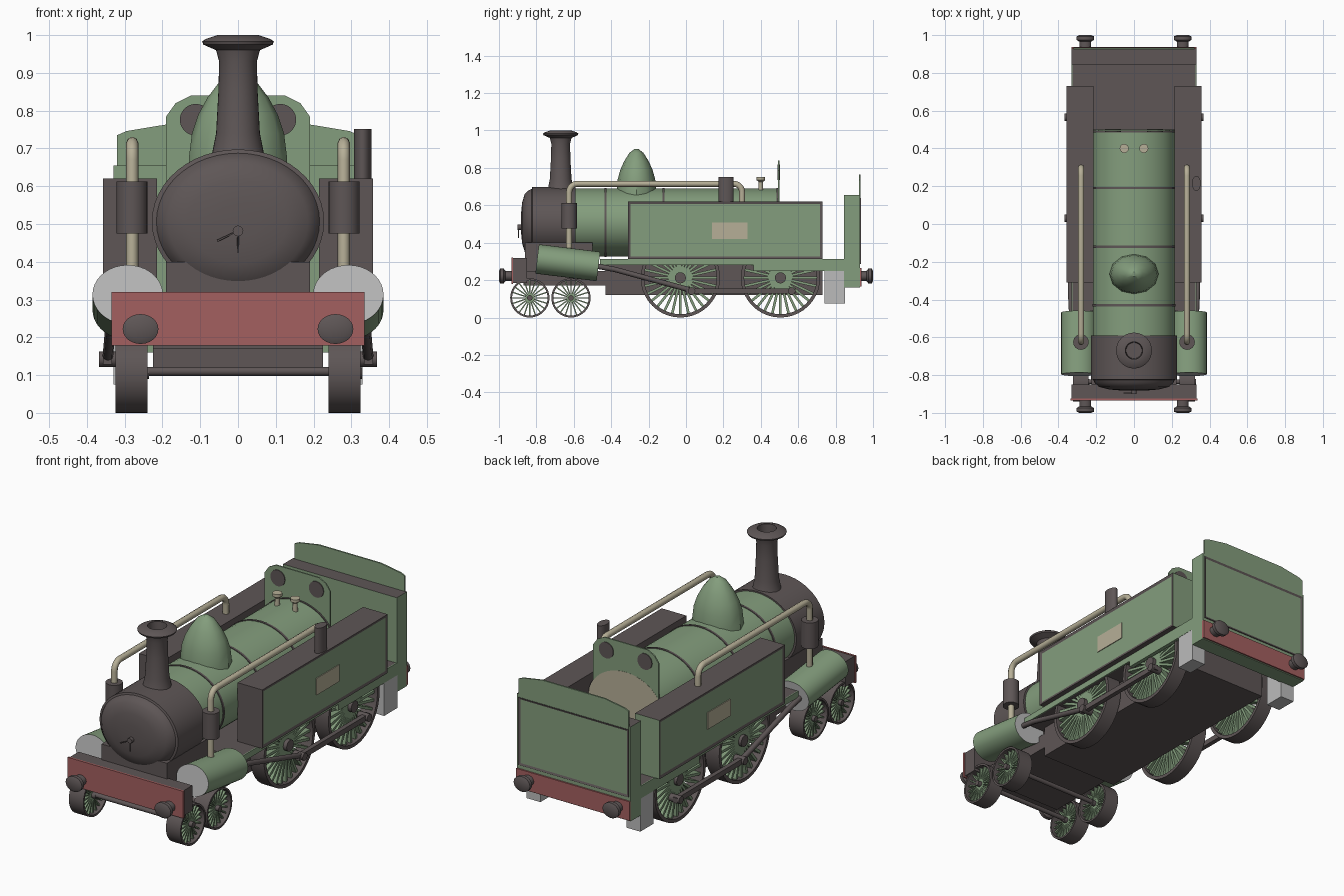
import bpy, bmesh, math
from mathutils import Matrix, Vector

if "Cube" in bpy.data.objects:
    bpy.data.objects.remove(bpy.data.objects["Cube"], do_unlink=True)


def material(name, r, g, b):
    m = bpy.data.materials.new(name)
    m.use_nodes = True
    m.diffuse_color = (r, g, b, 1)
    m.node_tree.nodes["Principled BSDF"].inputs["Base Color"].default_value = (r, g, b, 1)
    return m


GREEN = material("engine green", .23, .34, .205)
DARK = material("dark iron", .112, .093, .093)
RED = material("beam red", .37, .115, .115)
CREAM = material("cream brass", .47, .43, .31)
STEEL = material("light steel", .50, .50, .50)
ALONG = Matrix.Rotation(-math.pi / 2, 4, 'X')    # local z to +y
ACROSS = Matrix.Rotation(math.pi / 2, 4, 'Y')    # local z to +x
SIDES = (("left", 1), ("right", -1))


def finish(name, bm, mats, smooth=False):
    bmesh.ops.recalc_face_normals(bm, faces=bm.faces)
    me = bpy.data.meshes.new(name)
    bm.to_mesh(me)
    bm.free()
    for m in mats:
        me.materials.append(m)
    ob = bpy.data.objects.new(name, me)
    bpy.context.collection.objects.link(ob)
    if smooth:
        bpy.ops.object.select_all(action='DESELECT')
        ob.select_set(True)
        bpy.context.view_layer.objects.active = ob
        bpy.ops.object.shade_smooth_by_angle(angle=math.radians(35))
    return ob


def add_box(bm, x, y, z, turn=Matrix()):
    """Box from three (low, high) ranges."""
    size = Matrix.Diagonal((x[1] - x[0], y[1] - y[0], z[1] - z[0], 1))
    mid = Matrix.Translation([sum(r) / 2 for r in (x, y, z)])
    bmesh.ops.create_cube(bm, size=1, matrix=turn @ mid @ size)


def box(name, x, y, z, mat, panel=None, panel_mat=None, border=.02, extra=None):
    """Box; the face looking along `panel` gets an inset coloured field."""
    bm = bmesh.new()
    add_box(bm, sorted(x), y, z)
    bm.normal_update()
    if extra:
        for f in bm.faces:
            if f.normal.dot(Vector(extra)) > .9:
                f.material_index = 1
    if panel:
        face = [f for f in bm.faces if f.normal.dot(Vector(panel)) > .9]
        bmesh.ops.inset_region(bm, faces=face, thickness=border, depth=-.004)
        face[0].material_index = 1
    return finish(name, bm, [mat, panel_mat or mat])


def add_lathe(bm, profile, matrix, n):
    """Turn (radius, height) pairs about local z."""
    rings = []
    for r, h in profile:
        rings.append([bm.verts.new(matrix @ Vector((r * math.cos(2 * math.pi * i / n),
                      r * math.sin(2 * math.pi * i / n), h))) for i in range(n)])
    for a, b in zip(rings, rings[1:]):
        for i in range(n):
            j = (i + 1) % n
            bm.faces.new((a[i], a[j], b[j], b[i]))
    return bm.faces.new(rings[0]), bm.faces.new(rings[-1])


def lathe(name, profile, at, mat, turn=Matrix(), sx=1, sy=1, n=32, cap=None, caps=(0, 1)):
    bm = bmesh.new()
    ends = add_lathe(bm, profile, Matrix.Translation(at) @ turn @ Matrix.Diagonal((sx, sy, 1, 1)), n)
    for i in caps if cap else ():
        ends[i].material_index = 1
    return finish(name, bm, [mat, cap or mat], True)


def tube(name, points, radius, mat):
    cu = bpy.data.curves.new(name, 'CURVE')
    cu.dimensions, cu.bevel_depth, cu.bevel_resolution, cu.use_fill_caps = '3D', radius, 2, True
    sp = cu.splines.new('POLY')
    sp.points.add(len(points) - 1)
    for p, co in zip(sp.points, points):
        p.co = (*co, 1)
    cu.materials.append(mat)
    ob = bpy.data.objects.new(name, cu)
    bpy.context.collection.objects.link(ob)


def plate(name, outline, y, depth, mat):
    """Flat sheet from a half outline in (x, z), mirrored about x = 0."""
    bm = bmesh.new()
    pts = outline + [(-x, z) for x, z in reversed(outline)]
    f = bm.faces.new([bm.verts.new((x, y, z)) for x, z in pts])
    new = bmesh.ops.extrude_face_region(bm, geom=[f])["geom"]
    bmesh.ops.translate(bm, vec=(0, depth, 0), verts=[v for v in new if isinstance(v, bmesh.types.BMVert)])
    finish(name, bm, [mat])


def wheel(name, x, y, r, n_spokes, width):
    """Deep iron tyre, wedge spokes and hub on an x axis."""
    at = Matrix.Translation((x, y, r)) @ ACROSS
    bm = bmesh.new()
    h, t = width / 2, r * .07 + .003
    n = 40
    ring = [(r, -h), (r, h), (r - t, h), (r - t, -h), (r, -h)]
    ends = add_lathe(bm, ring, at, n)
    bmesh.ops.delete(bm, geom=list(ends), context='FACES_ONLY')
    bmesh.ops.remove_doubles(bm, verts=bm.verts, dist=1e-5)
    add_lathe(bm, [(r * .14, -h), (r * .14, h + .004)], at, 16)
    iron = len(bm.faces)
    for i in range(n_spokes):
        turn = at @ Matrix.Rotation(2 * math.pi * i / n_spokes, 4, 'Z')
        w = r * .032
        add_box(bm, (r * .1, r - t * .5), (-w, w), (-h * .6, h * .6), turn)
    bm.faces.ensure_lookup_table()
    for f in bm.faces[iron:]:
        f.material_index = 1
    finish(name, bm, [DARK, GREEN], True)


# Boiler, bands and smokebox
BZ, FLAT = .508, .84
lathe("boiler", [(.217, -.62), (.217, .50)], (0, 0, BZ), GREEN, ALONG, 1, FLAT, 48, CREAM, (1,))
for i, y in enumerate((-.43, -.12, .19, .49)):
    lathe(f"boiler_band_{i + 1}", [(.221, -.006), (.221, .006)], (0, y, BZ), DARK, ALONG, 1, FLAT, 48)
lathe("smokebox", [(.06, -.882), (.13, -.876), (.185, -.862), (.207, -.842), (.216, -.825),
                   (.228, -.822), (.228, -.59)], (0, 0, BZ - .002), DARK, ALONG, 1, FLAT, 48)
lathe("door_boss", [(.014, -.90), (.014, -.87)], (0, 0, .482), DARK, ALONG, n=12)
tube("door_handles", [(-.055, -.895, .455), (0, -.895, .482), (0, -.895, .425)], .003, DARK)
box("smokebox_saddle", (-.19, .19), (-.86, -.5), (.2, .40), DARK)

# Chimney, dome and whistles
lathe("chimney", [(.085, .64), (.068, .69), (.058, .74), (.052, .85), (.05, .93), (.058, .96),
                  (.092, .975), (.095, .983), (.085, .99), (.055, 1.0), (.046, 1.0), (.042, .93)],
      (0, -.67, 0), DARK)
lathe("dome", [(.108, .62), (.106, .68), (.1, .74), (.086, .79), (.066, .835), (.038, .88), (.012, .9)],
      (0, -.265, 0), GREEN, sx=1.22, n=12)
for side, s in SIDES:
    lathe(f"{side}_whistle", [(.014, .66), (.012, .71), (.012, .725), (.024, .735), (.024, .75)],
          (s * .052, .4, 0), CREAM, n=14)

# Cab front sheet with round windows
plate("cab_front_sheet", [(.19, .4), (.19, .785), (.165, .82), (.125, .84)], .492, .007, GREEN)
for side, s in SIDES:
    lathe(f"{side}_cab_window", [(.042, .488), (.042, .503)], (s * .112, 0, .776), DARK, ALONG, n=24)

# Bunker, its framed back and raised sheet
box("bunker", (-.33, .33), (.845, .93), (.16, .655), GREEN, extra=(0, 0, 1), panel_mat=DARK)
box("bunker_back_frame", (-.32, .32), (.925, .935), (.285, .64), DARK, (0, 1, 0), GREEN, .015)
plate("bunker_top_sheet", [(.32, .64), (.32, .735), (.295, .746), (.18, .765)], .925, .008, GREEN)
box("rear_buffer_beam", (-.33, .33), (.925, .938), (.165, .265), RED)

# Footplates, frames and front beam
box("footplate", (-.325, .325), (-.46, .85), (.283, .312), DARK)
box("main_frame", (-.225, .225), (-.43, .73), (.12, .285), DARK)
box("front_frame", (-.225, .225), (-.87, -.42), (.17, .25), DARK)
box("front_platform", (-.33, .33), (-.925, -.85), (.185, .318), DARK)
box("front_buffer_beam", (-.335, .335), (-.934, -.924), (.178, .32), RED)

for side, s in SIDES:
    # Side tank, nameplate and valances
    box(f"{side}_tank", (s * .215, s * .358), (-.31, .73), (.312, .62), DARK, (s, 0, 0), GREEN, .02, (0, 1, 0))
    box(f"{side}_nameplate", (s * .352, s * .358), (.14, .33), (.42, .508), CREAM)
    box(f"{side}_valance", (s * .325, s * .331), (-.46, .85), (.281, .313), GREEN)
    box(f"{side}_rear_valance", (s * .31, s * .331), (.36, .85), (.248, .30), GREEN)
    box(f"{side}_step", (s * .25, s * .33), (.74, .85), (.075, .25), STEEL)

    # Inclined cylinder with bright end covers
    tilt = Matrix.Rotation(math.radians(-7), 4, 'X') @ ALONG
    lathe(f"{side}_cylinder", [(.079, -.165), (.079, .165)], (s * .292, -.632, .293), GREEN, tilt,
          1.18, 1, 36, STEEL)

    # Steam pipe with rounded bends and its valve sleeve
    path = [(s * .28, -.625, .33)]
    for y, first in ((-.58, math.pi), (.255, math.pi / 2)):
        for k in range(6):
            a = first - k * math.pi / 10
            path.append((s * .28, y + .045 * math.cos(a), .67 + .045 * math.sin(a)))
    path.append((s * .28, .30, .61))
    tube(f"{side}_steam_pipe", path, .016, CREAM)
    lathe(f"{side}_valve_sleeve", [(.041, .475), (.041, .612)], (s * .281, -.625, 0), DARK, n=24)

    # Buffers
    for end, e in (("front", -1), ("rear", 1)):
        lathe(f"{end}_{side}_buffer", [(.03, .92), (.03, .965), (.045, .975), (.045, .993), (.03, 1.0)],
              (s * .258, 0, .222), DARK, Matrix.Diagonal((1, e, 1, 1)) @ ALONG, 1.05, .88, 24)

    # Wheels
    for i, y in enumerate((-.835, -.615)):
        wheel(f"{side}_bogie_wheel_{i + 1}", s * .282, y, .105, 20, .084)
    for i, y in enumerate((-.03, .505)):
        wheel(f"{side}_driving_wheel_{i + 1}", s * .28, y, .212, 28, .08)
        lathe(f"{side}_crank_pin_{i + 1}", [(.02, -.03), (.02, .03)], (s * .338, y + .06, .142),
              DARK, ACROSS, n=16)

    # Rods
    tube(f"{side}_connecting_rod", [(s * .33, -.48, .275), (s * .335, -.38, .257), (s * .345, .03, .145)], .014, DARK)
    box(f"{side}_coupling_rod", (s * .333, s * .357), (0, .585), (.128, .156), DARK)

# Axles and the tank filler pipe
for i, (y, z) in enumerate(((-.835, .11), (-.615, .11), (-.03, .21), (.505, .21))):
    lathe(f"axle_{i + 1}", [(.012, -.25), (.012, .25)], (0, y, z), DARK, ACROSS, n=12)
lathe("left_tank_pipe", [(.04, .61), (.04, .752)], (.33, .215, 0), DARK, sx=.58, n=24)
